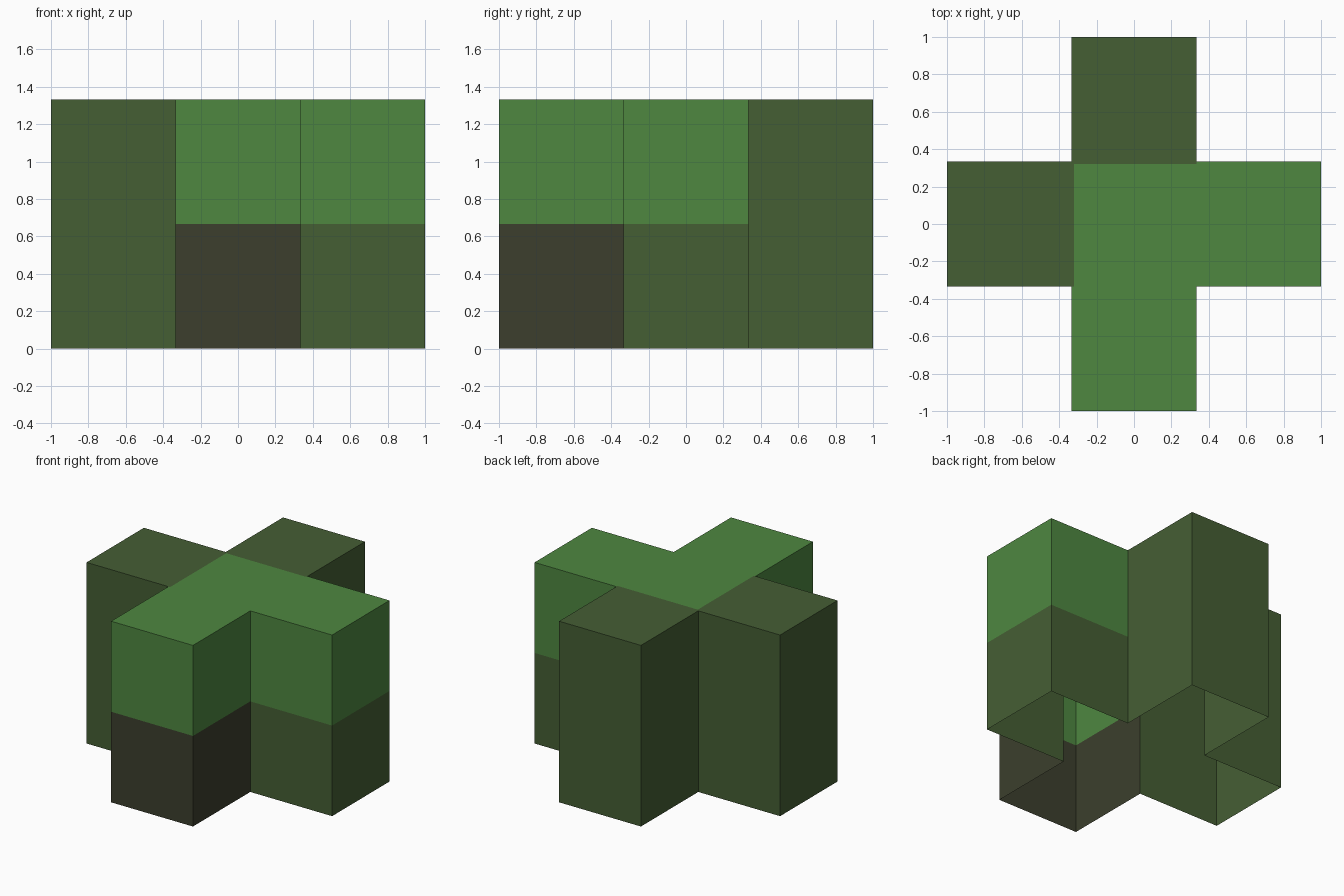
import bpy, bmesh, math
from mathutils import Matrix

if "Cube" in bpy.data.objects:
    bpy.data.objects.remove(bpy.data.objects["Cube"])

A = 1 / 3          # half width of an arm
H = 4 / 3          # total height
T = 0.32           # edge of the light patch on the top


def material(name, rgb):
    lin = [((c / 255 + 0.055) / 1.055) ** 2.4 for c in rgb]
    m = bpy.data.materials.new(name)
    m.diffuse_color = (*lin, 1)
    m.use_nodes = True
    m.node_tree.nodes["Principled BSDF"].inputs["Base Color"].default_value = m.diffuse_color
    return m


MATS = [material("light green", (78, 135, 64)),
        material("dark green", (69, 94, 52)),
        material("dark brown", (60, 63, 45))]
LIGHT, DARK, BROWN = range(3)


def finish(name, bm):
    bmesh.ops.remove_doubles(bm, verts=bm.verts, dist=1e-5)
    me = bpy.data.meshes.new(name)
    bm.to_mesh(me)
    bm.free()
    for m in MATS:
        me.materials.append(m)
    ob = bpy.data.objects.new(name, me)
    bpy.context.collection.objects.link(ob)


def quad(bm, pts, mat):
    f = bm.faces.new([bm.verts.new(p) for p in pts])
    f.material_index = mat


# Thin walls around three sides of an arm, in two coloured rows
def arm_walls(name, degrees, lower, upper):
    bm = bmesh.new()
    path = [(A, -A), (1, -A), (1, A), (A, A)]
    for (x0, y0), (x1, y1) in zip(path, path[1:]):
        for z0, z1, mat in ((0, H / 2, lower), (H / 2, H, upper)):
            quad(bm, [(x0, y0, z0), (x1, y1, z0), (x1, y1, z1), (x0, y0, z1)], mat)
    bm.transform(Matrix.Rotation(math.radians(degrees), 4, 'Z'))
    finish(name, bm)


arm_walls("right_arm_walls", 0, DARK, LIGHT)
arm_walls("back_arm_walls", 90, DARK, DARK)
arm_walls("left_arm_walls", 180, DARK, DARK)
arm_walls("front_arm_walls", 270, BROWN, LIGHT)

# Cross-shaped top, open underneath; back and left arms are dark
bm = bmesh.new()
xs = [-1, -A, -T, A, 1]
ys = [-1, -A, T, A, 1]
for x0, x1 in zip(xs, xs[1:]):
    for y0, y1 in zip(ys, ys[1:]):
        cx, cy = (x0 + x1) / 2, (y0 + y1) / 2
        if abs(cx) < A or abs(cy) < A:
            dark = (cx < -T and cy > -A) or (cy > T and cx < A)
            quad(bm, [(x0, y0, H), (x1, y0, H), (x1, y1, H), (x0, y1, H)],
                 DARK if dark else LIGHT)
finish("cross_top", bm)
